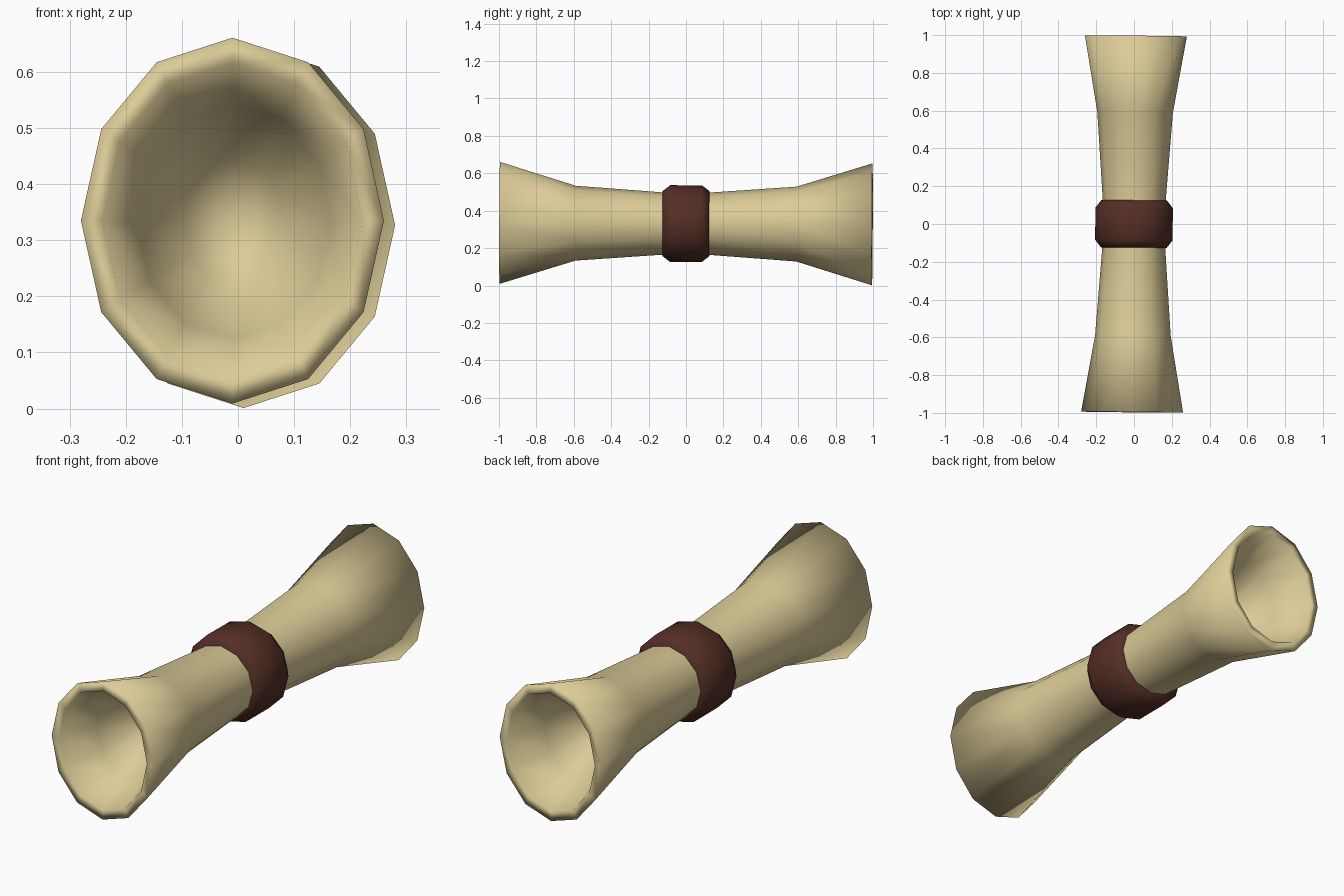
import bpy, bmesh, math

if "Cube" in bpy.data.objects:
    bpy.data.objects.remove(bpy.data.objects["Cube"])

SIDES = 12
CENTRE_Z = 0.331


def material(name, rgb):
    m = bpy.data.materials.new(name)
    m.diffuse_color = (*rgb, 1.0)
    m.use_nodes = True
    m.node_tree.nodes["Principled BSDF"].inputs["Base Color"].default_value = m.diffuse_color
    return m


def lathe(name, profile, mat, smooth_angle):
    """Spin (y, x radius, z radius) stations round the y axis; radius 0 is a pole."""
    bm = bmesh.new()
    rings = []
    for y, rx, rz in profile:
        if rx == 0:
            rings.append([bm.verts.new((0, y, 0))] * SIDES)
        else:
            rings.append([bm.verts.new((rx * math.sin(2 * math.pi * i / SIDES), y,
                                        rz * math.cos(2 * math.pi * i / SIDES)))
                          for i in range(SIDES)])
    pairs = list(zip(rings, rings[1:]))
    if profile[0][1] != 0:
        pairs.append((rings[-1], rings[0]))      # close a ring-shaped profile
    for a, b in pairs:
        for i in range(SIDES):
            j = (i + 1) % SIDES
            quad = list(dict.fromkeys((a[i], a[j], b[j], b[i])))
            bm.faces.new(quad)
    bmesh.ops.recalc_face_normals(bm, faces=bm.faces)
    for f in bm.faces:
        f.smooth = True
    me = bpy.data.meshes.new(name)
    bm.to_mesh(me)
    bm.free()
    me.materials.append(mat)
    ob = bpy.data.objects.new(name, me)
    bpy.context.collection.objects.link(ob)
    ob.location.z = CENTRE_Z
    ob.rotation_euler = (-0.004, 0, -0.01)       # slight tilt of the whole piece
    return ob


tan = material("parchment tan", (0.71, 0.60, 0.31))
brown = material("dark red brown", (0.09, 0.027, 0.019))

# flared roll: hollow at both ends, narrow at the waist
half = [(0.58, 0.0, 0.0), (0.64, 0.09, 0.11), (0.80, 0.173, 0.21),
        (0.996, 0.232, 0.281), (0.996, 0.27, 0.326),
        (0.59, 0.20, 0.20), (0.13, 0.167, 0.167)]
front = [(-y, rx, rz) for y, rx, rz in half]
lathe("flared_roll", front + half[::-1], tan, 180)

# band round the waist with bevelled edges
lathe("waist_band", [(-0.125, 0.155, 0.155), (-0.125, 0.174, 0.174),
                     (-0.085, 0.205, 0.205), (0.085, 0.205, 0.205),
                     (0.125, 0.174, 0.174), (0.125, 0.155, 0.155)], brown, 180)
